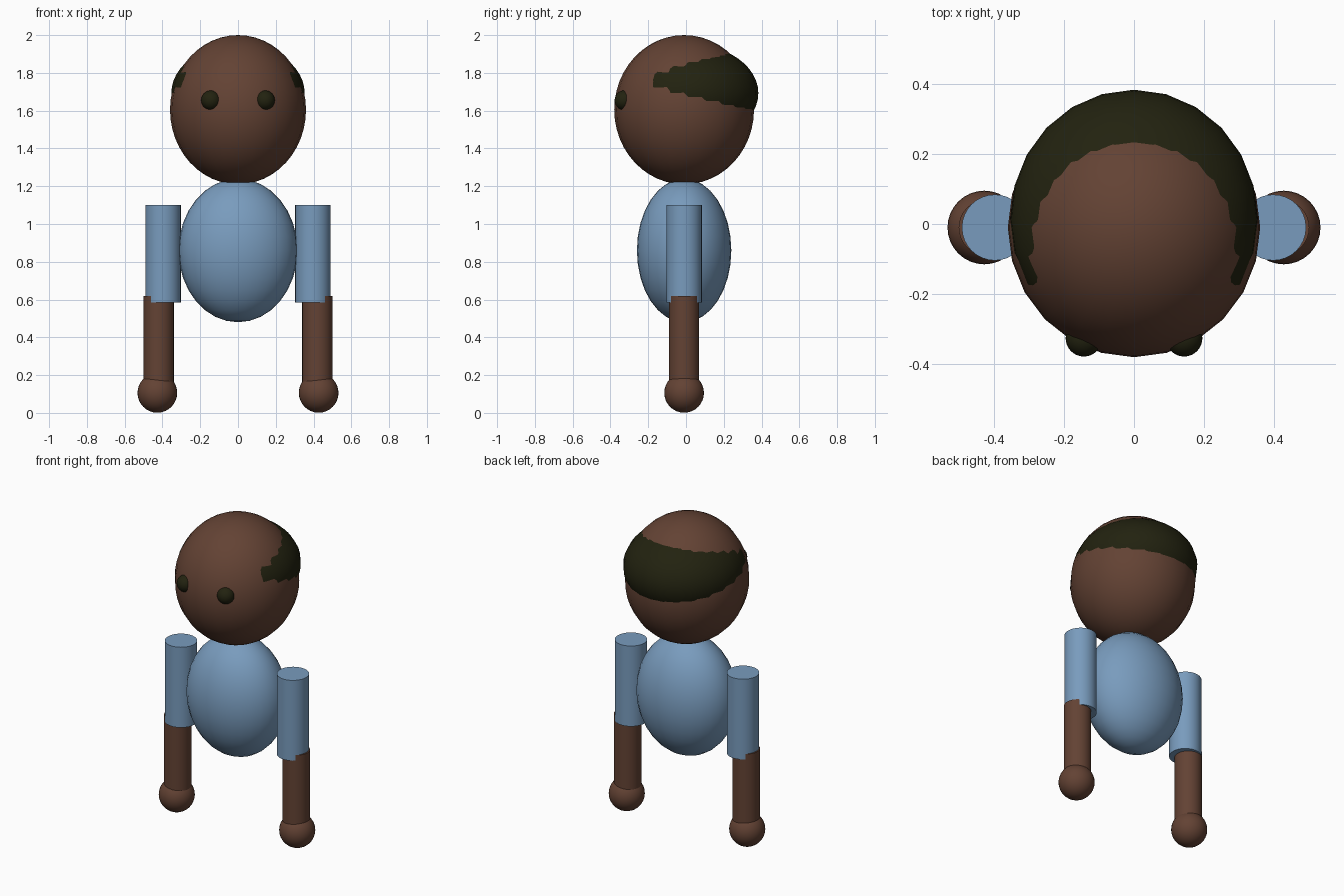
import bpy
import math

if "Cube" in bpy.data.objects:
    bpy.data.objects.remove(bpy.data.objects["Cube"])


def material(name, rgb):
    m = bpy.data.materials.new(name)
    m.diffuse_color = (*rgb, 1.0)
    m.use_nodes = True
    m.node_tree.nodes["Principled BSDF"].inputs["Base Color"].default_value = m.diffuse_color
    return m


SKIN = material("brown skin", (0.125, 0.055, 0.034))
SHIRT = material("blue shirt", (0.19, 0.33, 0.51))
HAIR = material("dark hair", (0.016, 0.016, 0.005))
CY = -0.01  # shared depth centre of the figure


def finish(name, mat):
    ob = bpy.context.object
    ob.name = name
    ob.data.materials.append(mat)
    bpy.ops.object.transform_apply(location=False, rotation=True, scale=True)
    bpy.ops.object.shade_smooth_by_angle(angle=math.radians(40))
    return ob


def ellipsoid(name, loc, radii, mat, segments=32, rings=16):
    bpy.ops.mesh.primitive_uv_sphere_add(segments=segments, ring_count=rings,
                                         radius=1, location=loc)
    bpy.context.object.scale = radii
    return finish(name, mat)


def tube(name, x, z0, z1, radius, mat):
    bpy.ops.mesh.primitive_cylinder_add(vertices=32, radius=radius, depth=z1 - z0,
                                        location=(x, CY, (z0 + z1) / 2))
    return finish(name, mat)


# Torso and head
ellipsoid("torso", (0, CY, 0.86), (0.315, 0.25, 0.38), SHIRT)
ellipsoid("head", (0, CY, 1.605), (0.36, 0.37, 0.395), SKIN, 24, 24)

# Hair: flatter ellipsoid that emerges around the back and sides of the head
ellipsoid("hair", (0, 0.013, 1.693), (0.353, 0.37, 0.26), HAIR, 24, 24)

# Eyes and arms on both sides
for side, s in (("left", -1), ("right", 1)):
    ellipsoid(side + "_eye", (s * 0.143, -0.326, 1.655), (0.052,) * 3, HAIR)
    tube(side + "_sleeve", s * 0.397, 0.585, 1.10, 0.094, SHIRT)
    tube(side + "_forearm", s * 0.42, 0.15, 0.62, 0.08, SKIN)
    ellipsoid(side + "_hand", (s * 0.427, CY, 0.106), (0.105,) * 3, SKIN)
